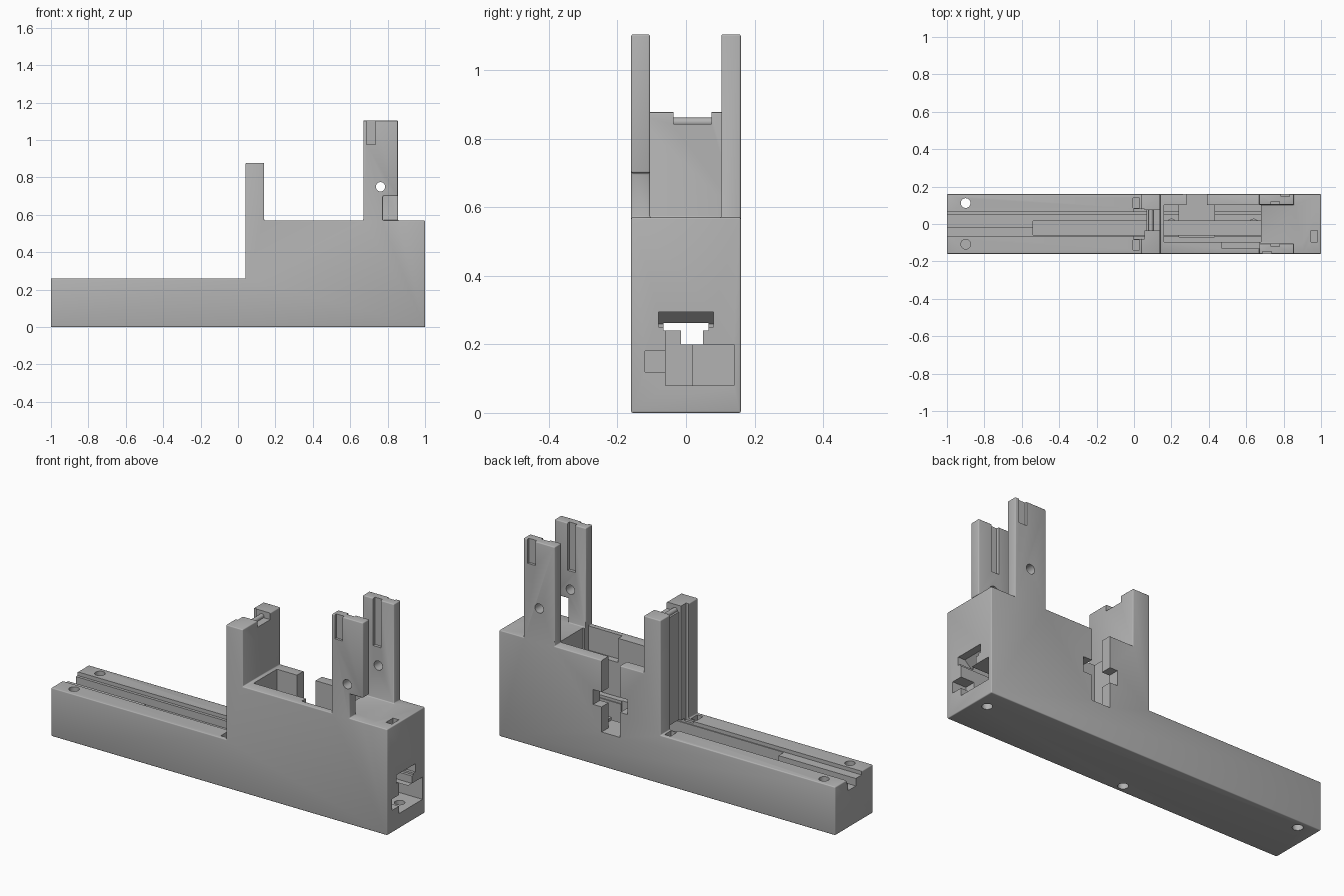
import bpy, bmesh, math
from mathutils import Matrix

if "Cube" in bpy.data.objects:
    bpy.data.objects.remove(bpy.data.objects["Cube"])

grey = bpy.data.materials.new("plain_grey")
grey.use_nodes = True
colour = (0.45, 0.45, 0.45, 1)
grey.diffuse_color = colour
grey.node_tree.nodes["Principled BSDF"].inputs["Base Color"].default_value = colour


def make(name, bm):
    bmesh.ops.recalc_face_normals(bm, faces=bm.faces)
    mesh = bpy.data.meshes.new(name)
    bm.to_mesh(mesh)
    bm.free()
    mesh.materials.append(grey)
    ob = bpy.data.objects.new(name, mesh)
    bpy.context.collection.objects.link(ob)
    return ob


def extrude_profile(name, points, y0, y1):
    bm = bmesh.new()
    face = bm.faces.new([bm.verts.new((x, y0, z)) for x, z in points])
    out = bmesh.ops.extrude_face_region(bm, geom=[face])["geom"]
    verts = [g for g in out if isinstance(g, bmesh.types.BMVert)]
    bmesh.ops.translate(bm, verts=verts, vec=(0, y1 - y0, 0))
    return make(name, bm)


def box(name, x0, x1, y0, y1, z0, z1):
    return extrude_profile(name, [(x0, z0), (x1, z0), (x1, z1), (x0, z1)], y0, y1)


def cylinder(name, centre, radius, depth, axis="Z"):
    bm = bmesh.new()
    turn = Matrix.Rotation(math.pi / 2, 4, "X") if axis == "Y" else Matrix()
    bmesh.ops.create_cone(bm, cap_ends=True, segments=24, radius1=radius, radius2=radius,
                          depth=depth, matrix=Matrix.Translation(centre) @ turn)
    return make(name, bm)


def apply_modifiers(ob):
    bpy.context.view_layer.update()
    graph = bpy.context.evaluated_depsgraph_get()
    mesh = bpy.data.meshes.new_from_object(ob.evaluated_get(graph))
    ob.modifiers.clear()
    ob.data = mesh


def cut(ob, cutter):
    mod = ob.modifiers.new("cut", "BOOLEAN")
    mod.operation, mod.solver, mod.object = "DIFFERENCE", "EXACT", cutter
    apply_modifiers(ob)
    bpy.data.objects.remove(cutter)


def cut_box(*size):
    cut(body, box("cutter", *size))


def drill(x, y, z0, z1, radius=0.026):
    cut(body, cylinder("cutter", (x, y, (z0 + z1) / 2), radius, z1 - z0))


# Body silhouette: low rail, tower, block and fork posts
body = extrude_profile("body", [
    (-1, 0), (1, 0), (1, 0.57), (0.855, 0.57), (0.855, 1.104), (0.67, 1.104),
    (0.67, 0.57), (0.14, 0.57), (0.14, 0.877), (0.04, 0.877), (0.04, 0.26), (-1, 0.26)],
    -0.16, 0.16)
cut_box(0.6, 0.9, -0.105, 0.103, 0.57, 1.2)
cut_box(0.775, 0.9, -0.2, -0.1, 0.57, 0.70)

# Softened outer edges
bevel = body.modifiers.new("soft_edges", "BEVEL")
bevel.width, bevel.segments, bevel.limit_method = 0.009, 3, "ANGLE"
apply_modifiers(body)

# Stepped groove along the rail and through the block
cut_box(-1.1, 1.1, -0.065, 0.065, 0.24, 0.262)
cut_box(-1.1, 1.1, -0.015, 0.05, 0.20, 0.25)
cut_box(-0.54, 1.1, -0.06, 0.017, 0.08, 0.25)

# Opening in the end of the block, with a sloping ceiling
cut_box(0.84, 1.1, -0.05, 0.14, 0.08, 0.20)
cut_box(0.92, 1.1, -0.12, -0.05, 0.12, 0.18)
cut(body, extrude_profile("cutter", [
    (0.92, 0.25), (1.1, 0.25), (1.1, 0.295), (0.96, 0.295), (0.92, 0.26)], -0.08, 0.08))

# Pocket in the block, its deeper well and side recess
cut_box(0.16, 0.68, -0.095, 0.102, 0.255, 0.6)
cut_box(0.24, 0.43, -0.07, 0.101, 0.185, 0.3)
cut_box(0.47, 0.672, -0.13, -0.09, 0.44, 0.6)

# Stepped window in the rear wall
cut_box(0.28, 0.39, 0.08, 0.2, 0.185, 0.6)
cut_box(0.235, 0.44, 0.08, 0.2, 0.32, 0.40)

# Tower guide groove and top notch
cut_box(0.0, 0.055, -0.08, 0.08, 0.25, 0.9)
cut_box(0.0, 0.068, -0.036, 0.074, 0.25, 0.9)
cut_box(0.0, 0.2, -0.036, 0.074, 0.842, 0.9)

# Fork posts: inner grooves, outer recesses and cross hole
for y in (-0.105, 0.103):
    cut_box(0.732, 0.778, y - 0.016, y + 0.016, 0.85, 1.2)
cut_box(0.688, 0.735, -0.2, -0.147, 0.975, 1.2)
cut_box(0.785, 0.832, 0.147, 0.2, 0.975, 1.2)
cut(body, cylinder("cutter", (0.762, 0, 0.75), 0.025, 0.5, "Y"))

# Small slots
cut_box(0.947, 0.982, -0.095, -0.035, 0.49, 0.6)
for side in (-1, 1):
    y = side * 0.112
    cut_box(-0.005, 0.03, y - 0.027, y + 0.027, 0.2, 0.3)

# Screw holes from above and below
drill(-0.9, 0.112, -0.1, 0.4)
drill(-0.9, -0.108, 0.1, 0.4)
drill(0.2, 0, 0.13, 0.4)
drill(0.64, 0, 0.13, 0.4)
drill(0.93, 0.046, -0.1, 0.1)
drill(-0.03, -0.115, -0.1, 0.1)

# Pin across the tower notch
pin = cylinder("tower_pin", (0.09, 0.019, 0.848), 0.013, 0.118, "Y")

for ob in (body, pin):
    bpy.ops.object.select_all(action="DESELECT")
    ob.select_set(True)
    bpy.context.view_layer.objects.active = ob
    bpy.ops.object.shade_smooth_by_angle(angle=math.radians(35))
